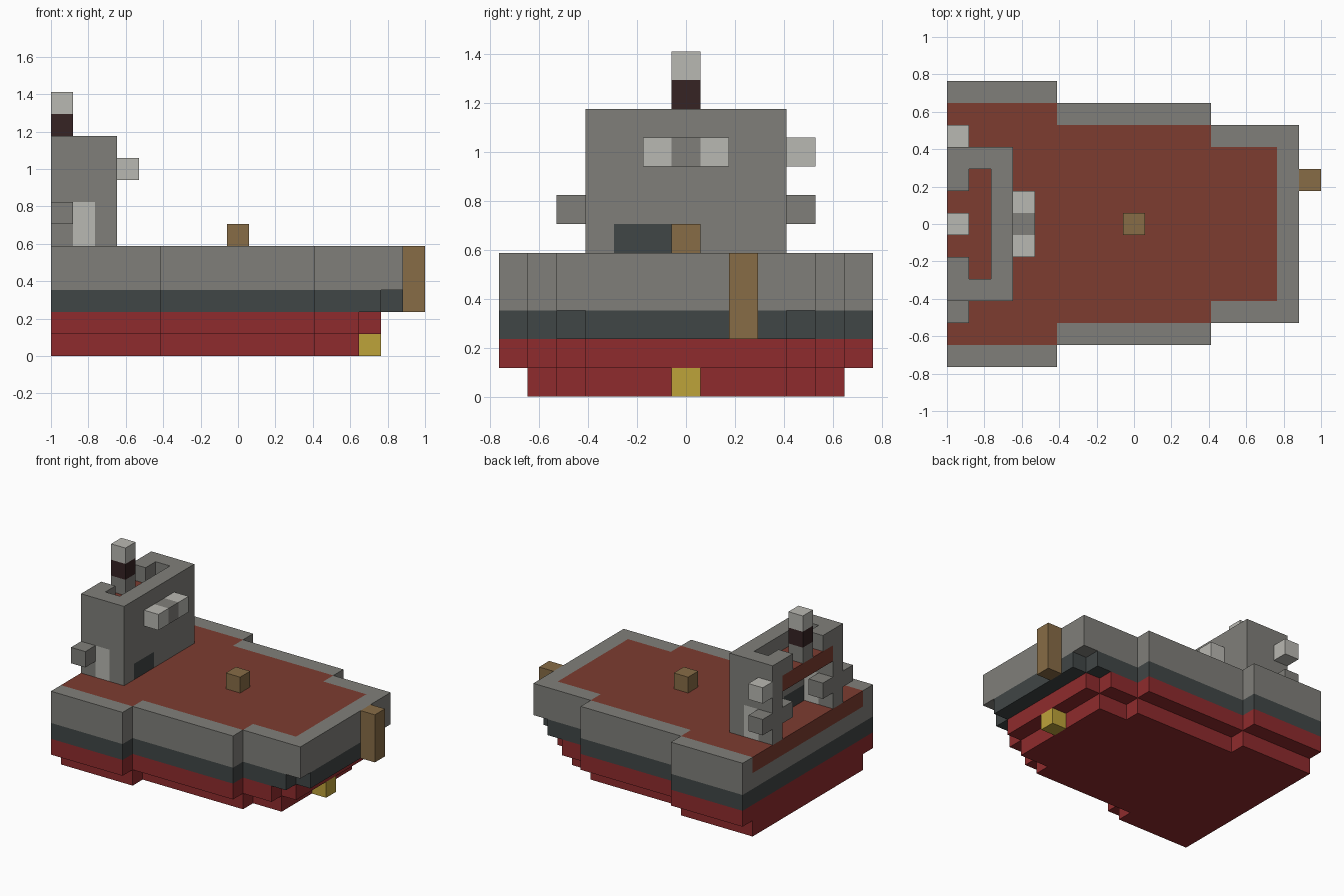
import bpy
import bmesh
from mathutils import Vector

if "Cube" in bpy.data.objects:
    bpy.data.objects.remove(bpy.data.objects["Cube"])

UNIT = 2 / 17            # one block; the ship is 17 blocks long
STERN = -1.0


def linear(c):
    c /= 255
    return c / 12.92 if c <= 0.04045 else ((c + 0.055) / 1.055) ** 2.4


def material(name, *rgb):
    colour = [linear(c) for c in rgb] + [1]
    mat = bpy.data.materials.new(name)
    mat.use_nodes = True
    mat.diffuse_color = colour
    mat.node_tree.nodes["Principled BSDF"].inputs["Base Color"].default_value = colour
    return mat


GREY = material("hull grey", 128, 127, 122)
LIGHT = material("light grey", 185, 184, 178)
SLATE = material("dark slate", 64, 70, 70)
RED = material("keel red", 143, 43, 45)
DECK = material("deck brown", 125, 60, 48)
WOOD = material("wood", 135, 108, 70)
GOLD = material("gold", 190, 163, 58)
SOOT = material("soot maroon", 54, 35, 36)


def prism(name, outline, low, high, mat, axis="z"):
    """Extrude an outline, in block units, along one axis."""
    place = {"z": lambda a, b, h: (a, b, h),
             "y": lambda a, b, h: (a, h, b),
             "x": lambda a, b, h: (h, a, b)}[axis]
    bm = bmesh.new()
    face = bm.faces.new([bm.verts.new(place(a, b, low)) for a, b in outline])
    moved = bmesh.ops.extrude_face_region(bm, geom=[face], use_keep_orig=True)
    verts = [v for v in moved["geom"] if isinstance(v, bmesh.types.BMVert)]
    bmesh.ops.translate(bm, verts=verts, vec=Vector(place(0, 0, high - low)))
    bmesh.ops.recalc_face_normals(bm, faces=bm.faces)
    for v in bm.verts:
        v.co = v.co * UNIT + Vector((STERN, 0, 0))
    mesh = bpy.data.meshes.new(name)
    bm.to_mesh(mesh)
    bm.free()
    mesh.materials.append(mat)
    obj = bpy.data.objects.new(name, mesh)
    bpy.context.collection.objects.link(obj)
    return obj


def box(name, x, y, z, mat):
    corners = [(x[0], y[0]), (x[1], y[0]), (x[1], y[1]), (x[0], y[1])]
    return prism(name, corners, z[0], z[1], mat)


def cell(name, x, y, z, mat, height=1):
    """Single block column centred on y."""
    return box(name, (x, x + 1), (y - 0.5, y + 0.5), (z, z + height), mat)


def steps(sections):
    """Stepped edge from stern to bow: (end x, half width) pairs."""
    edge, start = [], 0
    for end, half in sections:
        edge += [(start, half), (end, half)]
        start = end
    return edge


def plan(sections):
    edge = steps(sections)
    return [(x, -y) for x, y in edge] + edge[::-1]


# Hull layers, keel upward
prism("keel", plan([(5, 5.5), (12, 4.5), (14, 3.5)]), 0, 1, RED)
prism("lower_hull", plan([(5, 6.5), (12, 5.5), (14, 4.5), (15, 3.5)]), 1, 2, RED)
prism("waterline_band", plan([(5, 6.5), (12, 5.5), (15, 4.5), (16, 3.5)]), 2, 3, SLATE)
outer = plan([(5, 6.5), (12, 5.5), (16, 4.5)])
inner = plan([(5, 5.5), (12, 4.5), (15, 3.5)])
prism("upper_hull", outer, 3, 4, GREY)
prism("bulwark", outer + inner[::-1], 4, 5, GREY)
prism("deck", inner, 4, 5, DECK)

# Bow and deck fittings
cell("bow_bulb", 14, 0, 0, GOLD)
cell("bow_anchor_post", 16, 2, 2, WOOD, 3)
cell("deck_bollard", 8, 0, 5, WOOD)

# Deckhouse side walls with doors, brackets and rear corner posts
side_profile = [(0, 5), (1, 5), (1, 7), (2, 7), (2, 5), (3, 5), (3, 10), (0, 10)]
for side, label in ((1, "left"), (-1, "right")):
    near, far = sorted((side * 2.5, side * 3.5))
    prism(f"house_wall_{label}", side_profile, near, far, GREY, "y")
    cell(f"house_door_{label}", 1, side * 3, 5, LIGHT, 2)
    cell(f"outer_bracket_{label}", 0, side * 4, 6, GREY)
    cell(f"inner_bracket_{label}", 0, side * 2, 6, GREY)
    cell(f"roof_corner_{label}", 0, side * 2, 9, GREY)
    cell(f"front_lamp_{label}", 3, side, 8, LIGHT)
cell("front_lamp_mount", 3, 0, 8, GREY)
cell("side_lamp", 0, 4, 8, LIGHT)

# Deckhouse front wall with a dark hatch, and the roof floor
front_profile = [(-2.5, 6), (-0.5, 6), (-0.5, 5), (2.5, 5), (2.5, 10), (-2.5, 10)]
prism("house_front_wall", front_profile, 2, 3, GREY, "x")
box("front_hatch", (2, 3), (-2.5, -0.5), (5, 6), SLATE)
box("roof_floor", (0, 2), (-2.5, 2.5), (8, 9), DECK)

# Funnel
cell("funnel_base", 0, 0, 9, GREY)
cell("funnel_band", 0, 0, 10, SOOT)
cell("funnel_top", 0, 0, 11, LIGHT)
